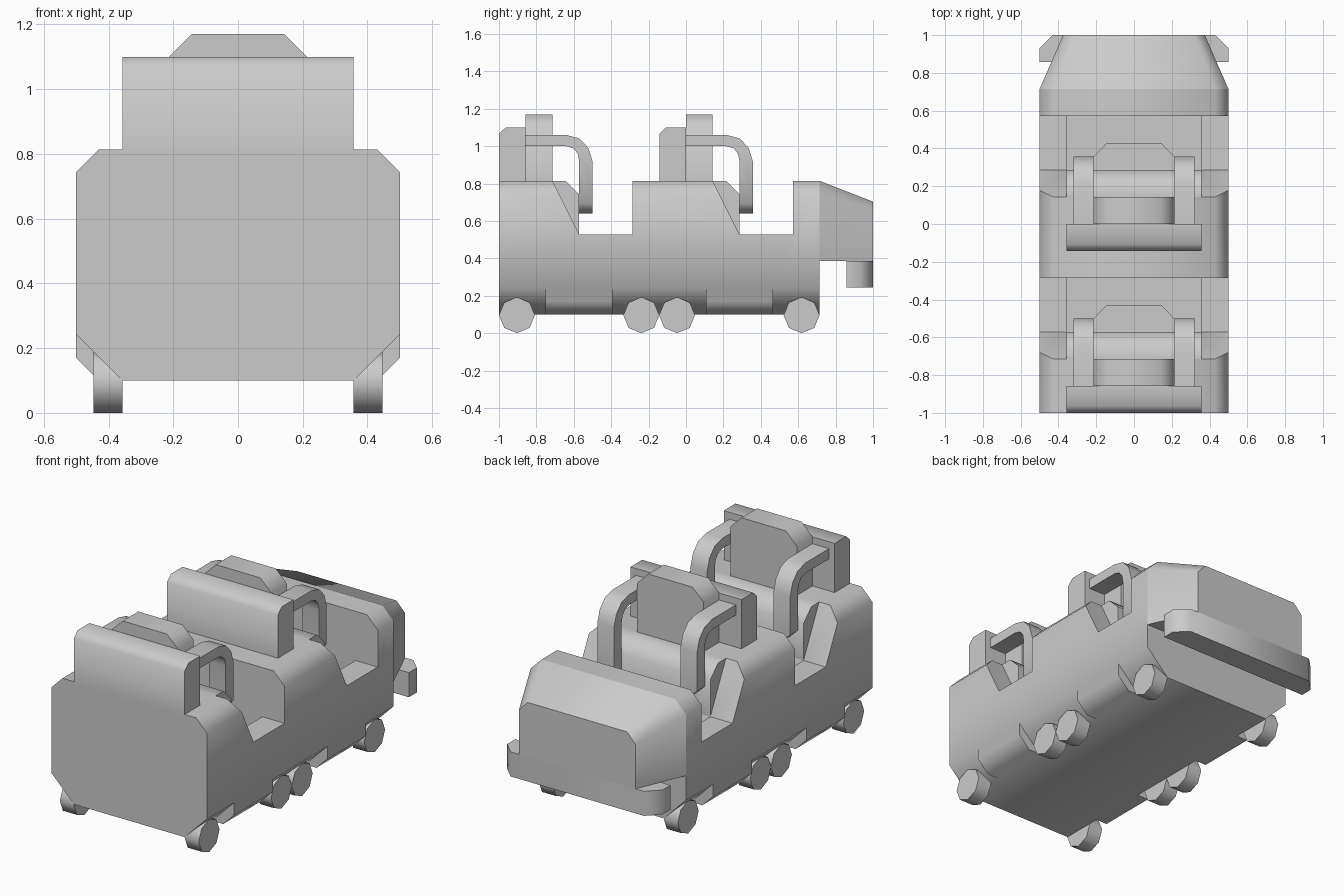
import bpy, bmesh, math
from mathutils import Vector

if "Cube" in bpy.data.objects:
    bpy.data.objects.remove(bpy.data.objects["Cube"])

U = 1 / 14            # modelling grid step
STEP = 12 * U         # spacing of the two seat rows


def finish(name, bm):
    bmesh.ops.recalc_face_normals(bm, faces=bm.faces)
    me = bpy.data.meshes.new(name)
    bm.to_mesh(me)
    bm.free()
    ob = bpy.data.objects.new(name, me)
    bpy.context.collection.objects.link(ob)
    return ob


def loft(name, ring_a, ring_b):
    bm = bmesh.new()
    a = [bm.verts.new(p) for p in ring_a]
    b = [bm.verts.new(p) for p in ring_b]
    bm.faces.new(a)
    bm.faces.new(b[::-1])
    for i in range(len(a)):
        j = (i + 1) % len(a)
        bm.faces.new((a[i], b[i], b[j], a[j]))
    return finish(name, bm)


def prism(name, pts, axis, lo, hi):
    """Extrude a 2D profile along an axis between lo and hi."""
    put = {'x': lambda p, t: (t, p[0], p[1]),
           'y': lambda p, t: (p[0], t, p[1]),
           'z': lambda p, t: (p[0], p[1], t)}[axis]
    return loft(name, [put(p, lo) for p in pts], [put(p, hi) for p in pts])


def mirrored(half):
    return half + [(-x, z) for x, z in reversed(half)]


def activate(ob):
    bpy.ops.object.select_all(action='DESELECT')
    ob.select_set(True)
    bpy.context.view_layer.objects.active = ob


def cut(ob, cutter):
    m = ob.modifiers.new("cut", 'BOOLEAN')
    m.operation, m.solver, m.object = 'DIFFERENCE', 'EXACT', cutter
    activate(ob)
    bpy.ops.object.modifier_apply(modifier=m.name)
    bpy.data.objects.remove(cutter)


# Main body: chamfered box section
body = prism("car_body", mirrored([(.43, .1), (.5, .17), (.5, .743), (.43, .814)]),
             'y', -1, .714)

# Open cockpits with sloped sides and a deeper footwell
for dy in (0, -STEP):
    s = 1.0 - .814
    prof = [(.571, 1), (.571, .528), (.286, .528), (.143, .814), (.143 - s / 2, 1)]
    cut(body, prism("cockpit_cutter", [(y + dy, z) for y, z in prof], 'x', -.7, .7))
    well = [(.571, .7), (.571, .243), (.286, .243), (.286, .7)]
    cut(body, prism("well_cutter", [(y + dy, z) for y, z in well], 'x', -.357, .357))

# Wheel recesses: bigger bottom chamfers
for lo, hi in ((-1.1, -.75), (-.393, .107), (.464, .8)):
    for s in (1, -1):
        tri = [(s * .307, .05), (s * .557, .3), (s * .557, .05)]
        cut(body, prism("recess_cutter", tri, 'y', lo, hi))

# Tapered nose and front bumper
back = mirrored([(.5, .386), (.5, .743), (.43, .814)])
front = mirrored([(.375, .386), (.375, .645), (.32, .703)])
loft("nose", [(x, .714, z) for x, z in back], [(x, 1, z) for x, z in front])
prism("bumper", mirrored([(.5, .857), (.5, .93), (.43, 1)]), 'z', .243, .386)

# Seats, one per row
bar_pts = [(0, 1.06), (.215, 1.06), (.287, 1.041), (.335, .99), (.357, .92), (.357, .64),
           (.286, .64), (.286, .92), (.278, .96), (.255, .988), (.215, 1.0), (0, 1.0)]
for row, dy in (("front", 0), ("rear", -STEP)):
    def at(pts):
        return [(y + dy, z) for y, z in pts]
    prism(row + "_seat_block", at([(.143, .528), (.286, .528), (.286, .743),
                                   (.214, .814), (.143, .814)]), 'x', -.357, .357)
    prism(row + "_seat_back", at([(-.143, .8), (0, .8), (0, 1.1), (-.107, 1.1),
                                  (-.143, 1.065)]), 'x', -.357, .357)
    prism(row + "_headrest", mirrored([(.214, .8), (.214, 1.1), (.143, 1.17)]),
          'y', dy, .143 + dy)
    prism(row + "_seat_cushion", [(x, y + dy) for x, y in mirrored(
        [(.214, .286), (.214, .357), (.143, .429)])], 'z', .243, .5)
    # Shoulder restraints with tapered lower ends
    for side, s in (("right", 1), ("left", -1)):
        bar = prism(f"{row}_{side}_restraint", at(bar_pts), 'x', s * .214, s * .321)
        bm = bmesh.new()
        bm.from_mesh(bar.data)
        res = bmesh.ops.bisect_plane(bm, geom=bm.verts[:] + bm.edges[:] + bm.faces[:],
                                     plane_co=Vector((s * .321, 0, .695)),
                                     plane_no=Vector((s, 0, -1)), clear_outer=True)
        bmesh.ops.holes_fill(bm, edges=[e for e in bm.edges if e.is_boundary])
        bmesh.ops.recalc_face_normals(bm, faces=bm.faces)
        bm.to_mesh(bar.data)
        bm.free()

# Eight-sided wheels
octagon = [(math.cos(k * math.pi / 4) * .096, math.sin(k * math.pi / 4) * .096)
           for k in range(8)]
for i, y in enumerate((-.904, -.239, -.048, .618)):
    for side, s in (("right", 1), ("left", -1)):
        prism(f"{side}_wheel_{i + 1}", [(y + a, .096 + b) for a, b in octagon],
              'x', s * .357, s * .447)

# Soft shading over the chamfers, hard edges elsewhere
for ob in list(bpy.context.scene.objects):
    activate(ob)
    bpy.ops.object.shade_smooth_by_angle(angle=math.radians(48))
